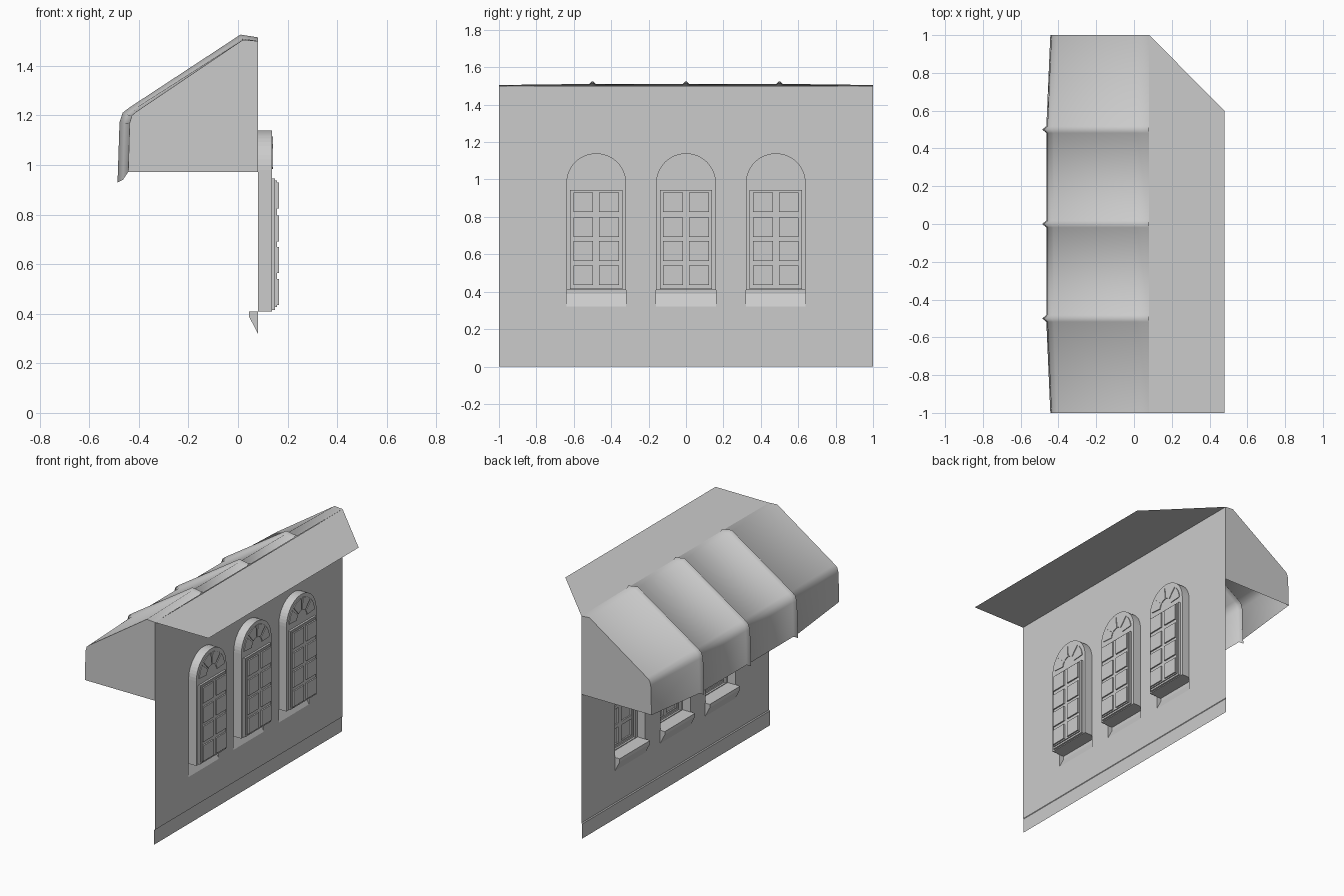
import bpy, bmesh
from math import sin, cos, pi

cube = bpy.data.objects.get("Cube")
if cube:
    bpy.data.objects.remove(cube)

grey = bpy.data.materials.new("plain grey")
grey.use_nodes = True
grey.diffuse_color = (0.6, 0.6, 0.6, 1)
grey.node_tree.nodes["Principled BSDF"].inputs["Base Color"].default_value = (0.6, 0.6, 0.6, 1)

WALL_X, TOP = 0.08, 1.5
SILL_Z, SPRING, RADIUS = 0.41, 0.98, 0.16


def finish(name, bm, smooth=False):
    bmesh.ops.remove_doubles(bm, verts=bm.verts, dist=0.0001)
    mesh = bpy.data.meshes.new(name)
    bm.to_mesh(mesh)
    bm.free()
    mesh.materials.append(grey)
    for p in mesh.polygons:
        p.use_smooth = smooth
    obj = bpy.data.objects.new(name, mesh)
    bpy.context.collection.objects.link(obj)
    return obj


def rect(y0, y1, z0, z1):
    return [(y0, z0), (y1, z0), (y1, z1), (y0, z1)]


def arch(c, z0):
    """Round-topped outline in the y-z plane."""
    pts = [(c - RADIUS, z0), (c + RADIUS, z0)]
    return pts + [(c + RADIUS * cos(pi * i / 24), SPRING + RADIUS * sin(pi * i / 24))
                  for i in range(25)]


def wedge(c, a0, a1, r0, r1):
    """Fan-shaped pane outline."""
    steps = [a0 + (a1 - a0) * i / 5 for i in range(6)]
    ring = [(r1, a) for a in steps] + [(r0, a) for a in reversed(steps)]
    return [(c + r * cos(a), SPRING + r * sin(a)) for r, a in ring]


def plate(bm, x, outline, holes=()):
    """Flat sheet facing -x, with holes."""
    edges = []
    for loop in [outline, *holes]:
        vs = [bm.verts.new((x, y, z)) for y, z in loop]
        edges += [bm.edges.new((vs[i - 1], vs[i])) for i in range(len(vs))]
    bmesh.ops.triangle_fill(bm, use_beauty=True, edges=edges, normal=(-1, 0, 0))


def rim(bm, x0, x1, outline):
    """Side walls following an outline from x0 to x1."""
    a = [bm.verts.new((x0, y, z)) for y, z in outline]
    b = [bm.verts.new((x1, y, z)) for y, z in outline]
    for i in range(len(a)):
        bm.faces.new((a[i - 1], a[i], b[i], b[i - 1]))


def tray(bm, x0, x1, outline, holes=()):
    rim(bm, x0, x1, outline)
    plate(bm, x1, outline, holes)


def extrude_y(bm, profile, y0, y1):
    """Open strip of an x-z profile swept along y."""
    a = [bm.verts.new((x, y0, z)) for x, z in profile]
    b = [bm.verts.new((x, y1, z)) for x, z in profile]
    for i in range(len(a) - 1):
        bm.faces.new((a[i], a[i + 1], b[i + 1], b[i]))
    return a, b


# Wall with arched openings that run down behind the sills
centres = (-0.48, 0, 0.48)
bm = bmesh.new()
plate(bm, WALL_X, rect(-1, 1, 0.1, TOP), [arch(c, 0.32) for c in centres])
finish("wall", bm)

# Base board with a small ledge
bm = bmesh.new()
extrude_y(bm, [(WALL_X, 0.105), (0.075, 0.098), (0.075, 0)], -1, 1)
finish("base_board", bm)

# Flat roof sheet with one clipped corner
bm = bmesh.new()
bm.faces.new([bm.verts.new((x, y, TOP)) for x, y in
              ((WALL_X, -1), (0.48, -1), (0.48, 0.6), (WALL_X, 1))])
finish("roof_sheet", bm)

# Windows: reveal, stepped frame, panes and fan light
for n, c in enumerate(centres, 1):
    outer = rect(c - 0.14, c + 0.14, 0.415, 0.945)
    inner = rect(c - 0.128, c + 0.128, 0.427, 0.937)
    panes = [rect(c + s - 0.053, c + s + 0.053, z, z + 0.105)
             for s in (-0.069, 0.069) for z in (0.435, 0.565, 0.692, 0.825)]
    fans = [wedge(c, pi * k / 4 + 0.07, pi * (k + 1) / 4 - 0.07, 0.055, 0.135)
            for k in range(4)]

    bm = bmesh.new()
    tray(bm, WALL_X, 0.137, arch(c, SILL_Z), [outer] + fans)
    finish(f"window_reveal_{n}", bm)

    bm = bmesh.new()
    tray(bm, 0.137, 0.15, outer, [inner])
    tray(bm, 0.15, 0.157, inner, panes)
    finish(f"window_frame_{n}", bm)

    bm = bmesh.new()
    for p in panes:
        tray(bm, 0.157, 0.166, p)
    for f in fans:
        tray(bm, 0.137, 0.142, f)
    finish(f"window_panes_{n}", bm)

    # Sloping sill, open at the back
    bm = bmesh.new()
    ends = extrude_y(bm, [(WALL_X, SILL_Z), (0.045, SILL_Z), (0.045, 0.388), (WALL_X, 0.32)],
                     c - 0.162, c + 0.162)
    for end in ends:
        bm.faces.new(end)
    finish(f"sill_{n}", bm)

# Awning cloth: low at the ends, raised over the ribs
end_line = [(WALL_X, 1.5), (0.02, 1.505), (-0.41, 1.215), (-0.428, 1.2),
            (-0.437, 1.17), (-0.443, 0.972)]
cloth_line = [(WALL_X, 1.503), (0.015, 1.511), (-0.425, 1.222), (-0.448, 1.203),
              (-0.458, 1.168), (-0.464, 0.94)]
rib_line = [(WALL_X, 1.515), (0.01, 1.526), (-0.438, 1.232), (-0.465, 1.211),
            (-0.478, 1.172), (-0.486, 0.93)]
sections = [(-1, end_line)]
for y in (-0.5, 0, 0.5):
    sections += [(y - 0.018, cloth_line), (y, rib_line), (y + 0.018, cloth_line)]
sections.append((1, end_line))

bm = bmesh.new()
rows = [[bm.verts.new((x, y, z)) for x, z in line] for y, line in sections]
for a, b in zip(rows, rows[1:]):
    for i in range(len(a) - 1):
        bm.faces.new((a[i], b[i], b[i + 1], a[i + 1]))
bmesh.ops.recalc_face_normals(bm, faces=bm.faces)
finish("awning_cloth", bm, smooth=True)

# Flat awning sides
for side, y in (("right", -1), ("left", 1)):
    bm = bmesh.new()
    bm.faces.new([bm.verts.new((x, y, z)) for x, z in end_line + [(WALL_X, 0.972)]])
    finish(f"awning_side_{side}", bm)
